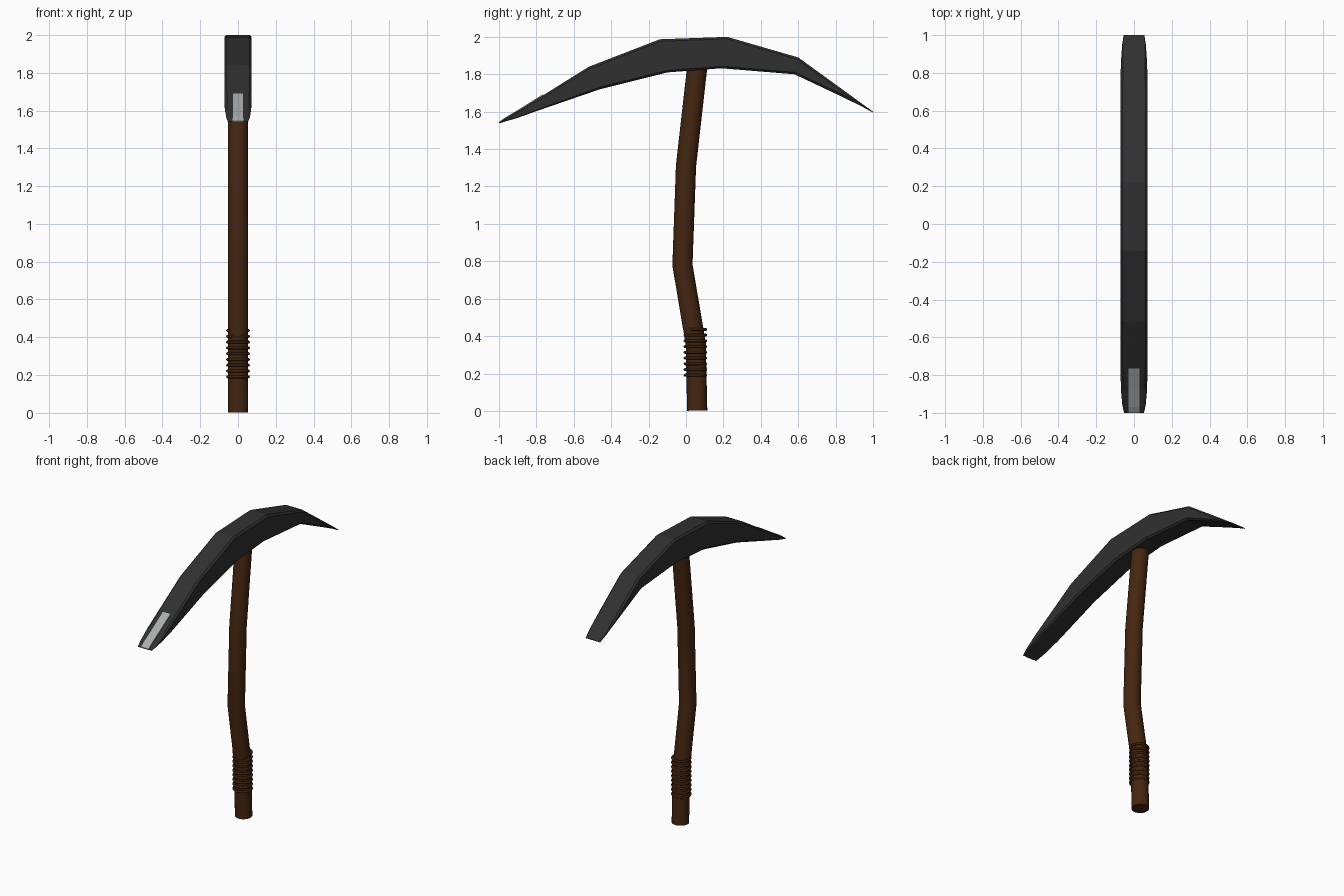
import bpy, bmesh, math
from mathutils import Vector

if "Cube" in bpy.data.objects:
    bpy.data.objects.remove(bpy.data.objects["Cube"])


def material(name, rgb):
    m = bpy.data.materials.new(name)
    m.diffuse_color = (*rgb, 1)
    m.use_nodes = True
    m.node_tree.nodes["Principled BSDF"].inputs["Base Color"].default_value = m.diffuse_color
    return m


IRON = material("dark iron", (0.030, 0.030, 0.030))
WOOD = material("brown wood", (0.060, 0.019, 0.005))
CORD = material("dark brown cord", (0.045, 0.014, 0.004))
STEEL = material("bare steel", (0.40, 0.42, 0.43))


def loft(name, rings, mat):
    """Skin a list of equal-length point rings and cap both ends."""
    bm = bmesh.new()
    rows = [[bm.verts.new(p) for p in ring] for ring in rings]
    n = len(rows[0])
    for a, b in zip(rows, rows[1:]):
        for i in range(n):
            j = (i + 1) % n
            bm.faces.new((a[i], a[j], b[j], b[i]))
    bm.faces.new(rows[0])
    bm.faces.new(rows[-1])
    bmesh.ops.recalc_face_normals(bm, faces=bm.faces)
    me = bpy.data.meshes.new(name)
    bm.to_mesh(me)
    bm.free()
    me.materials.append(mat)
    ob = bpy.data.objects.new(name, me)
    bpy.context.collection.objects.link(ob)
    return ob


def smooth(ob, angle):
    bpy.ops.object.select_all(action='DESELECT')
    ob.select_set(True)
    bpy.context.view_layer.objects.active = ob
    bpy.ops.object.shade_smooth_by_angle(angle=math.radians(angle))


# Curved head: top (y, z), bottom (y, z), half width
stations = [
    ((-1.0, 1.542), (-0.998, 1.538), 0.053),
    ((-0.97, 1.561), (-0.90, 1.567), 0.062),
    ((-0.88, 1.615), (-0.80, 1.603), 0.070),
    ((-0.52, 1.84), (-0.46, 1.72), 0.0715),
    ((-0.14, 1.987), (-0.10, 1.81), 0.0715),
    ((0.22, 2.0), (0.19, 1.832), 0.0715),
    ((0.60, 1.89), (0.58, 1.80), 0.0715),
    ((0.85, 1.709), (0.83, 1.682), 0.070),
    ((0.95, 1.636), (0.94, 1.628), 0.063),
    ((1.0, 1.60), (0.998, 1.596), 0.055),
]


def head_ring(top, bottom, w):
    t, b = Vector((0, *top)), Vector((0, *bottom))
    h = (t - b).length
    c = min(0.011, h * 0.35)
    up = (t - b) / h
    half = [(w - c, t), (w, t - up * c), (w, b + up * c), (w - c, b)]
    right = [Vector((x, p.y, p.z)) for x, p in half]
    left = [Vector((-p.x, p.y, p.z)) for p in reversed(right)]
    return right + left


loft("pick_head", [head_ring(*s) for s in stations], IRON)

# Bare steel strip lying on the front tip
edge = [(-1.0, 1.539), (-0.97, 1.561), (-0.88, 1.615), (-0.765, 1.687)]
strip = [[(0.028, y, z - 0.001), (0.028, y, z + 0.006),
          (-0.028, y, z + 0.006), (-0.028, y, z - 0.001)] for y, z in edge]
loft("tip_strip", strip, STEEL)

# Bent handle: round section following a path in the y-z plane
path = [Vector((0, y, z)) for y, z in
        [(0.06, 0.002), (0.052, 0.36), (-0.019, 0.78), (0.0, 1.31), (0.06, 1.84)]]
rings = []
for i, p in enumerate(path):
    d = (path[min(i + 1, len(path) - 1)] - path[max(i - 1, 0)]).normalized()
    side = Vector((0, d.z, -d.y))
    rings.append([p + 0.054 * (Vector((math.cos(a), 0, 0)) + side * math.sin(a))
                  for a in [math.tau * k / 24 for k in range(24)]])
smooth(loft("handle", rings, WOOD), 40)

# Cord wrapping around the grip
for k in range(9):
    bpy.ops.mesh.primitive_torus_add(
        major_segments=32, minor_segments=8, major_radius=0.055,
        minor_radius=0.008, location=(0, 0.05, 0.191 + k * 0.0306))
    ob = bpy.context.object
    ob.name = f"grip_cord_{k + 1}"
    ob.data.materials.append(CORD)
    smooth(ob, 60)
